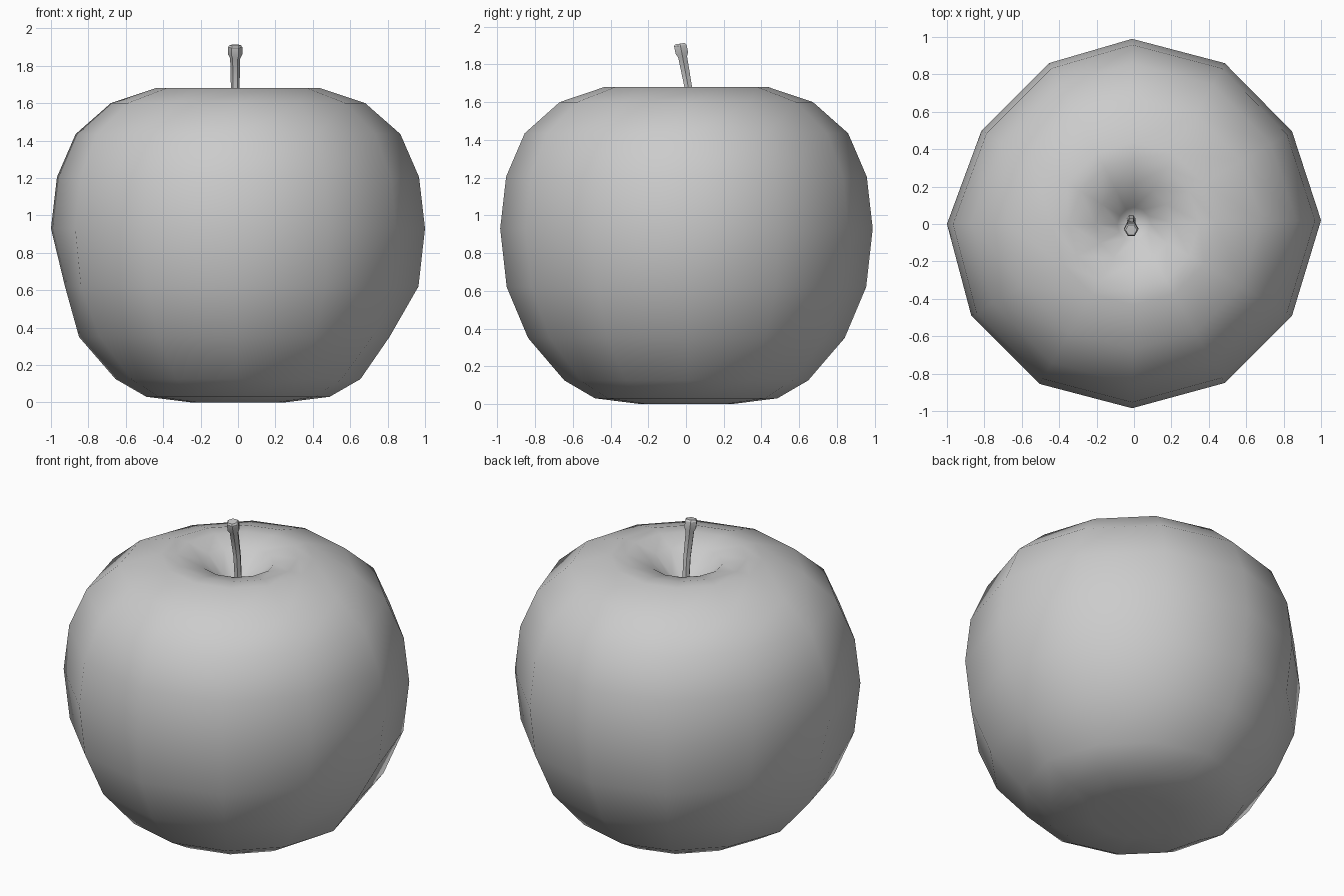
import bpy, bmesh
from math import cos, sin, pi, radians
from mathutils import Vector

if "Cube" in bpy.data.objects:
    bpy.data.objects.remove(bpy.data.objects["Cube"])


def finish(bm, name, angle):
    bmesh.ops.recalc_face_normals(bm, faces=bm.faces)
    mesh = bpy.data.meshes.new(name)
    bm.to_mesh(mesh)
    bm.free()
    ob = bpy.data.objects.new(name, mesh)
    bpy.context.collection.objects.link(ob)
    bpy.ops.object.select_all(action='DESELECT')
    ob.select_set(True)
    bpy.context.view_layer.objects.active = ob
    bpy.ops.object.shade_smooth_by_angle(angle=radians(angle))
    return ob


def loft(bm, rings):
    """Join consecutive rings of vertices with quads."""
    for a, b in zip(rings, rings[1:]):
        n = len(a)
        for i in range(n):
            j = (i + 1) % n
            bm.faces.new((a[i], a[j], b[j], b[i]))


# apple body: slightly uneven 12-sided outline swept through a profile
outline = [(1, .02), (.845, .495), (.485, .86), (-.01, .99), (-.455, .86), (-.815, .5),
           (-1, 0), (-.87, -.49), (-.505, -.855), (-.01, -.985), (.485, -.85), (.845, -.49)]
profile = [(.25, 0), (.49, .03), (.655, .125), (.85, .35), (.965, .62), (1, .93),
           (.968, 1.205), (.868, 1.435), (.68, 1.6), (.44, 1.68), (.35, 1.68),
           (.21, 1.645), (.09, 1.53)]
dents = {(3, 0): .81, (4, 6): .925}   # flattened spots on the sides
bm = bmesh.new()
rings = []
for k, (r, z) in enumerate(profile):
    rings.append([bm.verts.new((x * dents.get((k, i), r), y * dents.get((k, i), r), z))
                  for i, (x, y) in enumerate(outline)])
loft(bm, rings)
bm.faces.new(rings[0][::-1])
pit = bm.verts.new((-.01, .02, 1.47))
for i in range(12):
    bm.faces.new((rings[-1][i], rings[-1][(i + 1) % 12], pit))
finish(bm, "apple_body", 60)

# stem: hexagonal, leaning forward, with a knob at the end
path = [(.03, 1.45, .022), (.012, 1.68, .023), (-.018, 1.84, .027),
        (-.022, 1.86, .038), (-.03, 1.9, .038), (-.032, 1.91, .03)]
bm = bmesh.new()
rings = []
for y, z, r in path:
    rings.append([bm.verts.new((-.015 + r * cos(i * pi / 3), y + r * sin(i * pi / 3),
                                z + .15 * r * sin(i * pi / 3))) for i in range(6)])
loft(bm, rings)
bm.faces.new(rings[0][::-1])
bm.faces.new(rings[-1])
finish(bm, "stem", 30)
